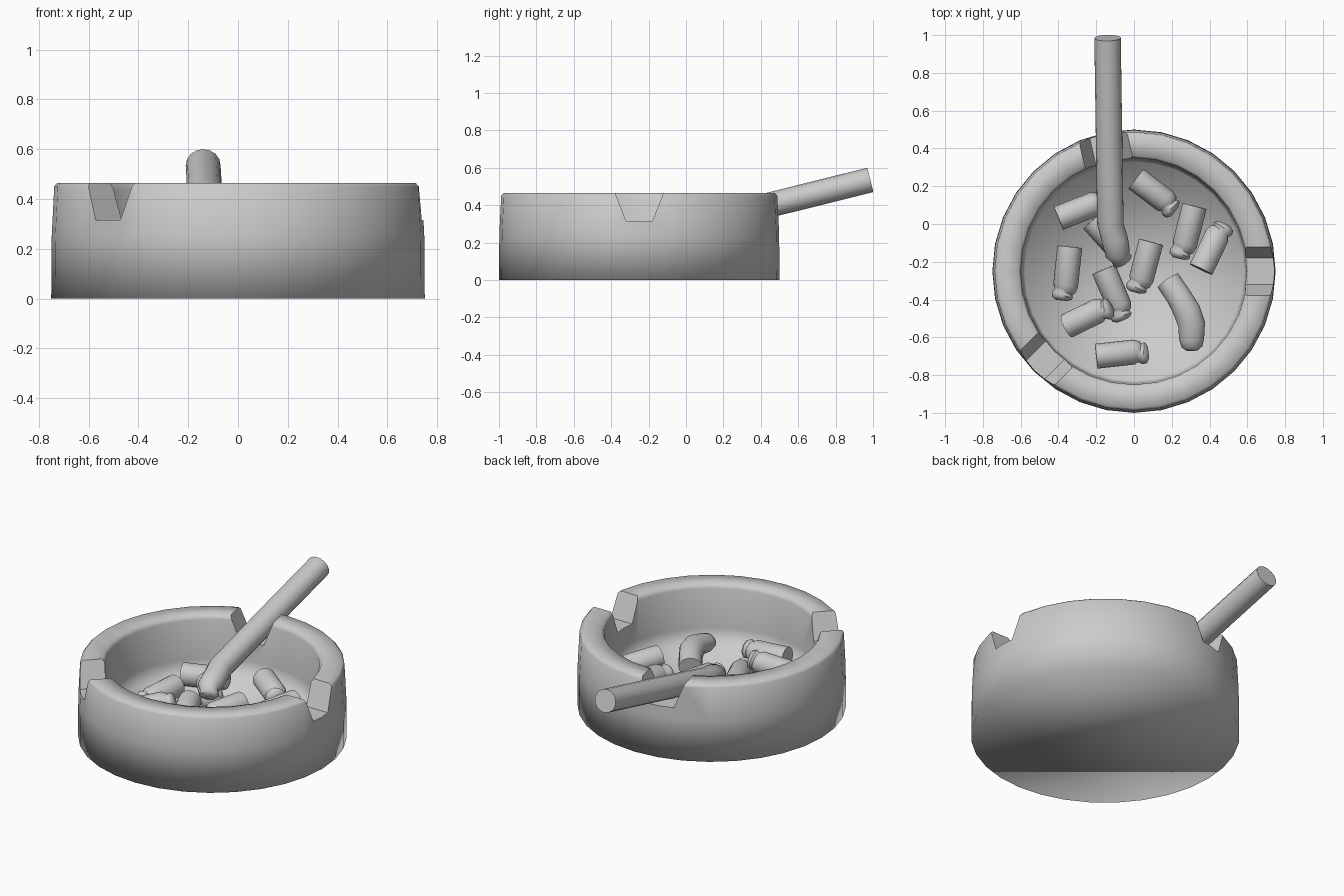
import bpy, bmesh, math
from mathutils import Vector, Matrix

if "Cube" in bpy.data.objects:
    bpy.data.objects.remove(bpy.data.objects["Cube"])

CENTRE = Vector((0, -0.25, 0))


def finish(name, bm):
    bmesh.ops.recalc_face_normals(bm, faces=bm.faces)
    mesh = bpy.data.meshes.new(name)
    bm.to_mesh(mesh)
    bm.free()
    ob = bpy.data.objects.new(name, mesh)
    bpy.context.collection.objects.link(ob)
    return ob


def select(ob):
    bpy.ops.object.select_all(action='DESELECT')
    ob.select_set(True)
    bpy.context.view_layer.objects.active = ob


def bridge(bm, a, b):
    n = len(a)
    for i in range(n):
        bm.faces.new((a[i], a[(i + 1) % n], b[(i + 1) % n], b[i]))


def lathe(name, profile, sides):
    bm = bmesh.new()
    rings = []
    for r, z in profile:
        rings.append([bm.verts.new(CENTRE + Vector((r * math.cos(t), r * math.sin(t), z)))
                      for t in (2 * math.pi * i / sides for i in range(sides))])
    for a, b in zip(rings, rings[1:]):
        bridge(bm, a, b)
    bm.faces.new(rings[0])
    bm.faces.new(rings[-1])
    return finish(name, bm)


def tube(name, stations, sides=16):
    """Closed tube; each station is (point, half width, half height)."""
    bm = bmesh.new()
    pts = [Vector(s[0]) for s in stations]
    rings = []
    for k, (_, w, h) in enumerate(stations):
        d = (pts[min(k + 1, len(pts) - 1)] - pts[max(k - 1, 0)]).normalized()
        side = d.cross(Vector((0, 0, 1))).normalized()
        up = side.cross(d)
        rings.append([bm.verts.new(pts[k] + side * w * math.cos(t) + up * h * math.sin(t))
                      for t in (2 * math.pi * i / sides for i in range(sides))])
    for a, b in zip(rings, rings[1:]):
        bridge(bm, a, b)
    bm.faces.new(rings[0])
    bm.faces.new(rings[-1])
    ob = finish(name, bm)
    select(ob)
    bpy.ops.object.shade_smooth_by_angle(angle=math.radians(50))
    return ob


# Tray: softly shaded bowl with a flat rim
tray = lathe("ashtray", [(0.75, 0), (0.748, 0.25), (0.738, 0.45), (0.725, 0.465),
                         (0.612, 0.465), (0.60, 0.44), (0.595, 0.20), (0.58, 0.105)], 32)
select(tray)
bpy.ops.object.shade_smooth()

# Three tapered rests cut through the rim
for angle in (0, 103, 225):
    bm = bmesh.new()
    spin = Matrix.Translation(CENTRE) @ Matrix.Rotation(math.radians(angle), 4, 'Z')
    ends = [[bm.verts.new(spin @ Vector((x, y, z)))
             for y, z in ((-0.07, 0.315), (0.07, 0.315), (0.151, 0.52), (-0.151, 0.52))]
            for x in (0.45, 0.9)]
    bridge(bm, *ends)
    bm.faces.new(ends[0])
    bm.faces.new(ends[1])
    cutter = finish("rest_cutter", bm)
    cutter.hide_render = True
    mod = tray.modifiers.new("rest", 'BOOLEAN')
    mod.object = cutter
    mod.operation = 'DIFFERENCE'
    mod.solver = 'EXACT'
    select(tray)
    bpy.ops.object.modifier_apply(modifier=mod.name)
    bpy.data.objects.remove(cutter)

# Long cigarette leaning in the back rest, its tip bent and pressed
tube("cigarette", [((-0.14, 0.985, 0.535), 0.07, 0.067), ((-0.132, 0.45, 0.402), 0.07, 0.067),
                   ((-0.125, 0.0, 0.287), 0.07, 0.067), ((-0.10, -0.09, 0.265), 0.07, 0.062),
                   ((-0.085, -0.16, 0.25), 0.066, 0.055), ((-0.075, -0.175, 0.235), 0.05, 0.045),
                   ((-0.06, -0.195, 0.215), 0.055, 0.04), ((-0.055, -0.205, 0.21), 0.035, 0.025)])


# Stubbed-out butts: clean flat end to crushed end
def butt(name, x0, y0, x1, y1, z0=0.17, z1=0.165):
    a, b = Vector((x0, y0, z0)), Vector((x1, y1, z1))
    side = (b - a).cross(Vector((0, 0, 1))).normalized()
    shape = [(0, 0, 0.066, 0.066), (0.74, 0, 0.066, 0.066), (0.81, 0.004, 0.06, 0.056),
             (0.85, 0.008, 0.05, 0.05), (0.92, 0.012, 0.058, 0.058),
             (0.98, 0.014, 0.052, 0.048), (1.02, 0.014, 0.03, 0.028)]
    tube(name, [(a.lerp(b, t) + side * s, w, h) for t, s, w, h in shape])


BUTTS = [(0.01, 0.24, 0.22, 0.08), (-0.40, 0.03, -0.15, 0.13), (-0.22, 0.02, -0.05, -0.17),
         (-0.34, -0.12, -0.37, -0.40), (-0.16, -0.24, -0.05, -0.50),
         (-0.355, -0.54, -0.13, -0.43, 0.18, 0.25), (-0.20, -0.70, 0.07, -0.67),
         (0.09, -0.095, 0.02, -0.36), (0.32, 0.095, 0.25, -0.18),
         (0.355, -0.24, 0.47, 0.0, 0.21, 0.19)]
for i, spec in enumerate(BUTTS):
    butt(f"butt_{i + 1}", *spec)

# One longer butt with a bend in the middle
tube("bent_butt", [((0.18, -0.30, 0.165), 0.066, 0.062), ((0.235, -0.38, 0.18), 0.066, 0.065),
                   ((0.28, -0.46, 0.19), 0.072, 0.06), ((0.305, -0.53, 0.18), 0.072, 0.06),
                   ((0.305, -0.61, 0.165), 0.066, 0.055), ((0.307, -0.65, 0.16), 0.055, 0.046),
                   ((0.308, -0.67, 0.158), 0.03, 0.025)])
